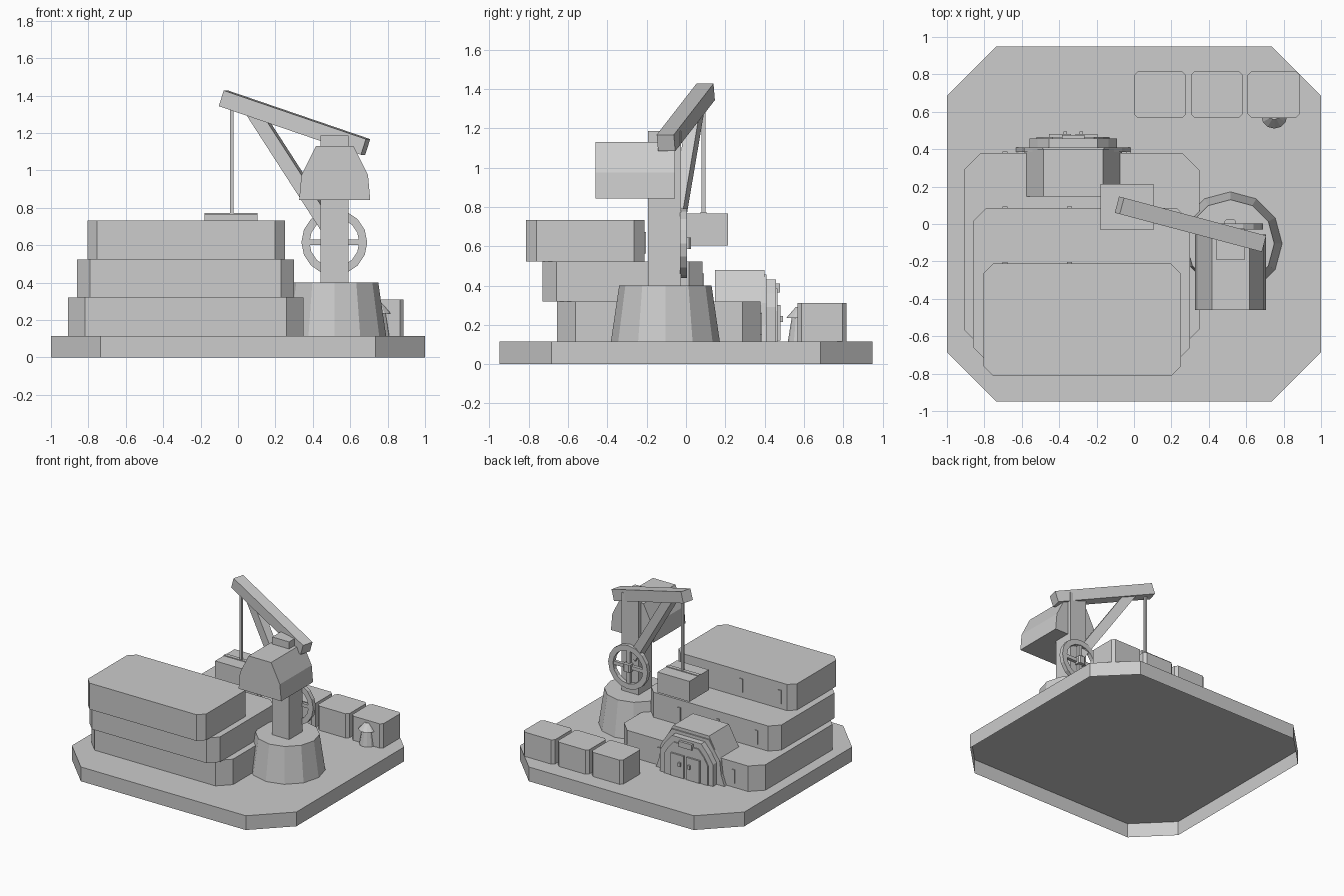
import bpy, bmesh, math
from mathutils import Vector, Matrix

cube = bpy.data.objects.get("Cube")
if cube:
    bpy.data.objects.remove(cube, do_unlink=True)

grey = bpy.data.materials.new("plain grey")
grey.use_nodes = True
COLOUR = (0.604, 0.604, 0.604, 1)
grey.diffuse_color = COLOUR
grey.node_tree.nodes["Principled BSDF"].inputs["Base Color"].default_value = COLOUR


def finish(name, bm):
    bmesh.ops.recalc_face_normals(bm, faces=bm.faces)
    mesh = bpy.data.meshes.new(name)
    bm.to_mesh(mesh)
    bm.free()
    mesh.materials.append(grey)
    obj = bpy.data.objects.new(name, mesh)
    bpy.context.collection.objects.link(obj)


def prism(name, points, offset, hollow=False):
    """Extrude a closed outline of 3D points; a hollow one has no starting face."""
    bm = bmesh.new()
    face = bm.faces.new([bm.verts.new(p) for p in points])
    out = bmesh.ops.extrude_face_region(bm, geom=[face])
    moved = [g for g in out["geom"] if isinstance(g, bmesh.types.BMVert)]
    bmesh.ops.translate(bm, verts=moved, vec=offset)
    if hollow:
        bm.faces.remove(face)
    finish(name, bm)


def block(name, x, y, z, cut=0.0, hollow=False):
    """Box from ranges, with its upright corners cut off."""
    (x0, x1), (y0, y1), (z0, z1) = x, y, z
    if cut:
        outline = [(x0 + cut, y0), (x1 - cut, y0), (x1, y0 + cut), (x1, y1 - cut),
                   (x1 - cut, y1), (x0 + cut, y1), (x0, y1 - cut), (x0, y0 + cut)]
    else:
        outline = [(x0, y0), (x1, y0), (x1, y1), (x0, y1)]
    prism(name, [(a, b, z0) for a, b in outline], (0, 0, z1 - z0), hollow)


def arch(name, cx, y, half):
    """Symmetric upright profile (half width, height) extruded along y."""
    pts = [(cx + w, y[0], z) for w, z in half]
    pts += [(cx - w, y[0], z) for w, z in reversed(half)]
    prism(name, pts, (0, y[1] - y[0], 0))


def beam(name, start, end, width, height):
    """Square beam between two points, keeping its sides upright."""
    a, b = Vector(start), Vector(end)
    d = (b - a).normalized()
    side = d.cross(Vector((0, 0, 1))).normalized() * width / 2
    up = side.cross(d).normalized() * height / 2
    prism(name, [a + side + up, a - side + up, a - side - up, a + side - up], b - a)


def cone(name, centre, z, r0, r1, sides):
    bm = bmesh.new()
    place = Matrix.Translation((*centre, (z[0] + z[1]) / 2))
    bmesh.ops.create_cone(bm, cap_ends=True, segments=sides, radius1=r0, radius2=r1,
                          depth=z[1] - z[0], matrix=place)
    finish(name, bm)


def ring(name, centre, inner, outer, depth, sides):
    """Flat-sided ring whose axis runs along y."""
    bm = bmesh.new()
    half = depth / 2
    section = [(inner, -half), (outer, -half), (outer, half), (inner, half)]
    loops = []
    for i in range(sides):
        t = math.tau * i / sides
        loops.append([bm.verts.new(Vector(centre) + Vector((r * math.cos(t), d, r * math.sin(t))))
                      for r, d in section])
    for i in range(sides):
        a, b = loops[i], loops[(i + 1) % sides]
        for k in range(4):
            m = (k + 1) % 4
            bm.faces.new((a[k], a[m], b[m], b[k]))
    finish(name, bm)


GROUND = 0.115

# Base slab, open underneath like a tray turned over
block("base_slab", (-1, 1), (-0.95, 0.95), (0, GROUND), 0.265, hollow=True)

# Three stacked, stepped storeys with slit windows at the back
storeys = [
    ("lower", (-0.91, 0.35), (-0.655, 0.38), (GROUND, 0.32), 0.092, (-0.69, -0.03)),
    ("middle", (-0.86, 0.3), (-0.73, 0.085), (0.32, 0.522), 0.07, (-0.69, -0.345, 0)),
    ("upper", (-0.805, 0.25), (-0.813, -0.212), (0.522, 0.733), 0.052, (-0.69, -0.345)),
]
for label, x, y, z, cut, slits in storeys:
    block(label + "_storey", x, y, z, cut)
    for s in slits:
        block(label + "_window", (s - 0.013, s + 0.013), (y[1] - 0.002, y[1] + 0.0075),
              (z[1] - 0.17, z[1] - 0.06))

# Entrance porch with its arch, doors and sign plate
PX = -0.325
arch("porch_body", PX, (0.147, 0.4), [(0.26, GROUND), (0.26, 0.3), (0.16, 0.48)])
arch("porch_flare", PX, (0.385, 0.41),
     [(0.305, GROUND), (0.275, 0.2), (0.262, 0.31), (0.165, 0.455)])
arch("porch_front", PX, (0.4, 0.457),
     [(0.235, GROUND), (0.235, 0.29), (0.19, 0.36), (0.13, 0.43)])
arch("porch_panel", PX, (0.45, 0.466),
     [(0.195, GROUND), (0.195, 0.27), (0.16, 0.33), (0.11, 0.385)])
for side in (-1, 1):
    cx = PX + side * 0.071
    block("porch_door", (cx - 0.058, cx + 0.058), (0.46, 0.48), (0.12, 0.3))
    kx = PX + side * 0.043
    block("door_handle", (kx - 0.01, kx + 0.01), (0.475, 0.494), (0.215, 0.245))
block("porch_sign", (PX - 0.06, PX + 0.06), (0.45, 0.477), (0.365, 0.41))

# Crane foot, mast and cabin
CX, CY = 0.515, -0.105
cone("crane_foot", (CX, CY), (GROUND, 0.4), 0.277, 0.235, 12)
block("crane_mast", (0.44, 0.59), (-0.193, -0.025), (0.4, 1.187))
arch("crane_cabin", CX + 0.002, (-0.46, -0.055), [(0.19, 0.842), (0.178, 0.975), (0.1, 1.13)])

# Boom, brace and cable
beam("crane_boom", (-0.078, 0.1, 1.385), (0.682, -0.102, 1.125), 0.09, 0.088)
beam("boom_brace", (0.087, 0.055, 1.31), (0.487, -0.05, 0.69), 0.063, 0.075)
block("hoist_cable", (-0.042, -0.024), (0.08, 0.1), (0.77, 1.36))

# Hanging load with a flat strap over its top
block("hanging_load", (-0.18, 0.104), (-0.033, 0.214), (0.603, 0.767))
block("load_strap", (-0.18, 0.104), (0.075, 0.105), (0.765, 0.773))

# Hand wheel on the mast
WZ = 0.615
ring("wheel_rim", (CX, -0.013, WZ), 0.133, 0.176, 0.034, 16)
block("wheel_spoke", (CX - 0.14, CX + 0.14), (-0.026, -0.001), (WZ - 0.014, WZ + 0.014))
block("wheel_spoke", (CX - 0.014, CX + 0.014), (-0.026, -0.001), (WZ - 0.14, WZ + 0.14))
block("wheel_hub", (CX - 0.03, CX + 0.03), (-0.03, 0.025), (WZ - 0.03, WZ + 0.03), 0.01)

# Row of crates
for i in range(3):
    x = i * 0.304
    block("crate", (x, x + 0.278), (0.567, 0.817), (GROUND, 0.31), 0.021)

# Small capped post beside the crates
cone("post_body", (0.75, 0.58), (GROUND, 0.25), 0.062, 0.04, 12)
cone("post_cap", (0.75, 0.58), (0.235, 0.29), 0.07, 0.022, 12)
